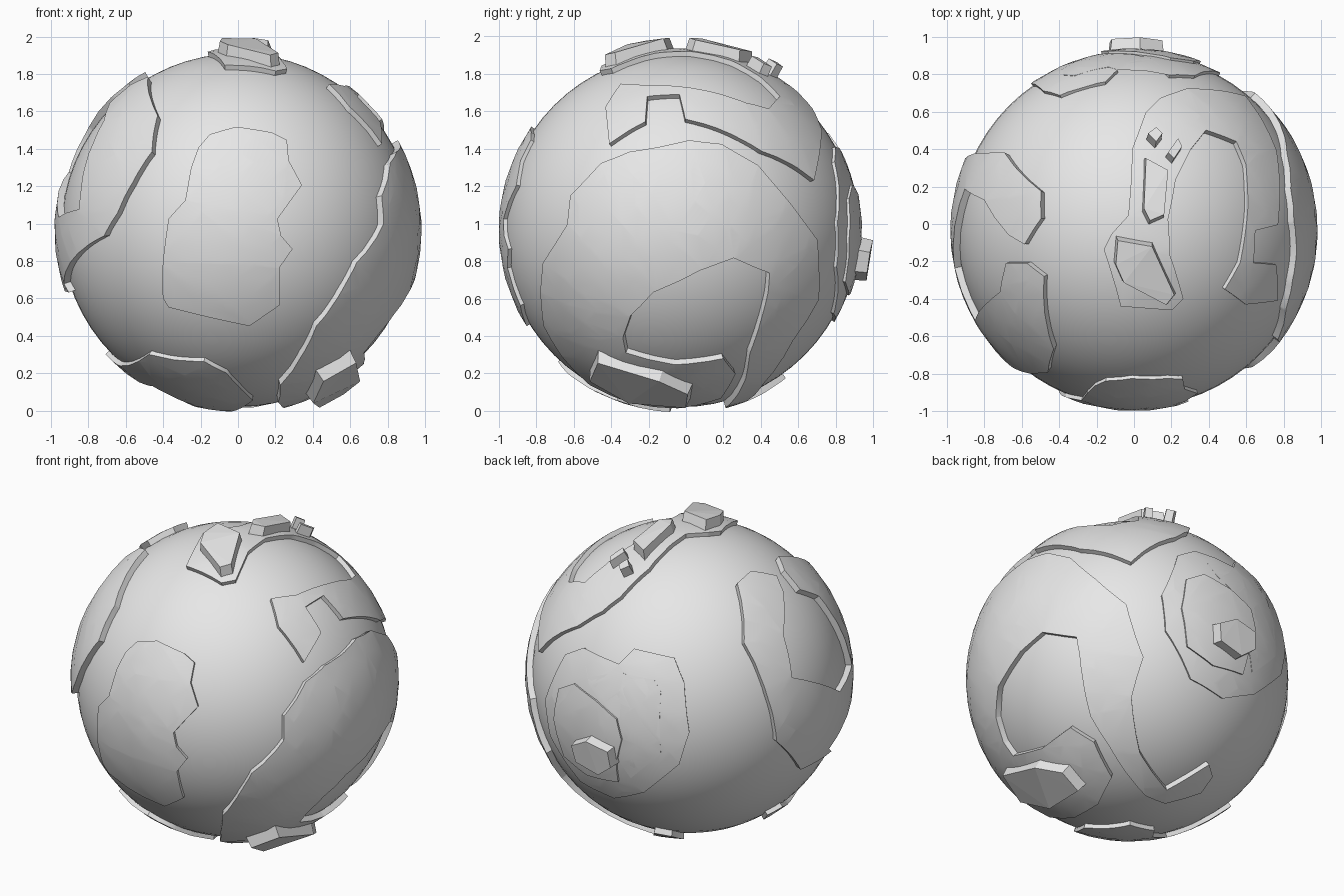
import bpy
import bmesh
import math
from mathutils import Vector

if "Cube" in bpy.data.objects:
    bpy.data.objects.remove(bpy.data.objects["Cube"])

CENTRE = Vector((0, -0.035, 0.965))
RADIUS = 0.945
GRID_STEP = 0.13

stone = bpy.data.materials.new("pale grey")
stone.use_nodes = True
stone.diffuse_color = (0.8, 0.8, 0.8, 1)
stone.node_tree.nodes["Principled BSDF"].inputs["Base Color"].default_value = (0.8, 0.8, 0.8, 1)


def facing(azimuth, elevation):
    """Right, up and toward axes for a direction the outlines are drawn from."""
    a, e = math.radians(azimuth), math.radians(elevation)
    toward = Vector((math.cos(a) * math.cos(e), math.sin(a) * math.cos(e), math.sin(e)))
    right = Vector((-math.sin(a), math.cos(a), 0))
    return right, toward.cross(right), toward


X, Y, Z = Vector((1, 0, 0)), Vector((0, 1, 0)), Vector((0, 0, 1))
FRONT = (X, Z, -Y)
BACK = (-X, Z, Y)
SIDE = (Y, Z, X)
TOP = (X, Y, Z)
UNDER = (X, Y, -Z)
BACK_LEFT = facing(125, 30)
BACK_RIGHT = facing(55, -30)


def on_sphere(axes, points):
    """Directions on the globe for points drawn in hundredths on a flat plane."""
    right, up, toward = axes
    directions = []
    for u, v in points:
        u, v = u / 100, v / 100
        depth = math.sqrt(max(0.0, 0.96 ** 2 - u * u - v * v))
        directions.append((right * u + up * v + toward * depth).normalized())
    return directions


def finish(obj, smooth=True):
    obj.data.materials.append(stone)
    bpy.ops.object.select_all(action="DESELECT")
    obj.select_set(True)
    bpy.context.view_layer.objects.active = obj
    if smooth:
        bpy.ops.object.shade_smooth_by_angle(angle=math.radians(32))


def raised_plate(name, height, *outline, flare=1.0, smooth=True):
    """Fill an outline on the globe, curve it to the given radius and wall its rim."""
    directions = [d for axes, points in outline for d in on_sphere(axes, points)]
    axis = sum(directions, Vector()).normalized()
    t1 = axis.orthogonal().normalized()
    t2 = axis.cross(t1)

    # Unroll the outline around its middle and fill it
    bm = bmesh.new()
    flat = []
    for d in directions:
        tangent = (d - axis * d.dot(axis)).normalized() * axis.angle(d)
        flat.append(bm.verts.new((tangent.dot(t1), tangent.dot(t2), 0)))
    bm.faces.new(flat)
    bmesh.ops.triangulate(bm, faces=bm.faces[:])

    # Cut a grid so the plate can follow the curve
    if smooth:
        for normal in (X, Y):
            for i in range(-14, 15):
                bmesh.ops.bisect_plane(bm, geom=bm.verts[:] + bm.edges[:] + bm.faces[:],
                                       plane_co=normal * (i * GRID_STEP), plane_no=normal)

    for vert in bm.verts:
        angle = vert.co.length
        tangent = t1 * vert.co.x + t2 * vert.co.y
        if angle > 0:
            tangent.normalize()
        vert.co = (axis * math.cos(angle) + tangent * math.sin(angle)) * height

    # Drop the rim into the globe
    rim = [e for e in bm.edges if e.is_boundary]
    new = bmesh.ops.extrude_edge_only(bm, edges=rim)["geom"]
    foot = axis * (RADIUS - 0.03)
    for vert in (g for g in new if isinstance(g, bmesh.types.BMVert)):
        vert.co = vert.co.normalized() * (RADIUS - 0.03)
        vert.co = foot + (vert.co - foot) * flare
    bmesh.ops.recalc_face_normals(bm, faces=bm.faces[:])
    bm.normal_update()
    if sum(f.normal.dot(f.calc_center_median()) * f.calc_area() for f in bm.faces) < 0:
        bmesh.ops.reverse_faces(bm, faces=bm.faces[:])

    mesh = bpy.data.meshes.new(name)
    bm.to_mesh(mesh)
    bm.free()
    obj = bpy.data.objects.new(name, mesh)
    obj.location = CENTRE
    bpy.context.collection.objects.link(obj)
    finish(obj, smooth)


# Globe
bpy.ops.mesh.primitive_uv_sphere_add(segments=64, ring_count=32, radius=RADIUS, location=CENTRE)
globe = bpy.context.object
globe.name = "globe"
finish(globe)

# Front landmass
raised_plate("front_land", 0.965, (FRONT, [
    (-21, 44), (-15, 51), (-1, 55), (18, 52), (26, 48), (27, 37), (34, 24), (21, 6),
    (23, -3), (29, -10), (22, -20), (22, -40), (6, -51), (-37, -41), (-40, -36),
    (-40, -17), (-37, 6), (-28, 16), (-25, 33)]))

# U-shaped landmass on the -x side
raised_plate(
    "right_land", 0.982,
    (BACK_LEFT, [(28, 47), (36, 55), (51, 53), (55, 43), (55, 17), (60, -8), (88, -13)]),
    (TOP, [(-83, -47), (-70, -32), (-67, -17), (-56, -17), (-47, -24)]),
    (FRONT, [(-42, 60), (-45, 41), (-55, 25), (-63, 9), (-70, -3), (-87, -16), (-91, -28)]),
    (BACK_LEFT, [(83, -46), (65, -59), (51, -45), (45, -18), (32, 11)]))

# Large hooked landmass on the +x side
raised_plate(
    "left_land", 0.982,
    (FRONT, [(21, -90), (22, -81), (33, -66), (41, -50), (54, -32), (62, -17), (76, 3)]),
    (SIDE, [(-57, 18), (-41, 35), (-26, 41), (5, 47), (22, 45), (41, 34), (58, 14), (72, -5)]),
    (BACK_RIGHT, [
        (0, 13), (-6, -11), (1, -43), (19, -64), (43, -48), (46, -55), (40, -65), (19, -72),
        (7, -68), (-17, -40), (-29, -23), (-37, 13), (-39, 23), (-58, 25), (-70, 13),
        (-81, -8), (-81, -26), (-76, -40), (-70, -48), (-55, -43), (-40, -30), (-26, -38),
        (-14, -58), (-20, -74)]))

# Hooked landmass over the top
raised_plate("top_land", 0.973, (TOP, [
    (-2, 20), (-1, 43), (6, 62), (14, 70), (28, 75), (59, 71), (75, 43), (76, 3), (64, 0),
    (63, -17), (75, -18), (76, -37), (59, -39), (48, -31), (56, -17), (60, 11), (59, 35),
    (54, 47), (38, 53), (30, 43), (22, 27), (18, 6), (19, -13), (26, -36), (20, -42),
    (-7, -40), (-16, -10), (-12, -2), (-3, 8)]))

# Curling landmass at the back, with a second tier
raised_plate("back_land", 0.962, (BACK_LEFT, [
    (-63, 10), (-74, 7), (-86, -18), (-83, -39), (-65, -66), (-45, -77), (-27, -75),
    (-6, -60), (0, -42), (-3, -13), (-9, 2), (-33, 8), (-42, -1), (-39, -7), (-21, -11),
    (-17, -18), (-17, -54), (-35, -67), (-42, -57), (-39, -45), (-42, -33), (-54, -21),
    (-60, -12)]))
raised_plate("back_plateau", 0.975, (BACK_LEFT, [
    (-68, -11), (-77, -13), (-80, -30), (-74, -51), (-60, -63), (-42, -68), (-43, -57),
    (-40, -45), (-43, -33), (-55, -22)]))

# Landmass underneath
raised_plate("bottom_land", 0.972, (UNDER, [
    (-52, -42), (-47, -52), (-18, -64), (-6, -59), (1, -48), (8, -33), (-4, -5), (-22, -4),
    (-30, -15), (-45, -20), (-57, 5), (-66, 14), (-70, 4), (-63, -12), (-57, -30)]))

# Faceted mountains standing on the land
MOUNTAINS = [
    ("top_front_mountain", 1.032, TOP,
     [(-8, -5), (9, -8), (20, -32), (16, -37), (-5, -26), (-9, -17)]),
    ("top_back_mountain", 1.032, TOP, [(6, 36), (17, 30), (15, 8), (8, 5), (5, 11)]),
    ("small_peak", 1.04, TOP, [(7, 48), (11, 51), (14, 48), (11, 44)]),
    ("small_peak_beside", 1.03, TOP, [(17, 39), (22, 46), (24, 42), (20, 36)]),
    ("bottom_mountain", 1.045, UNDER,
     [(58, -40), (60, -10), (52, 4), (40, 3), (37, -25), (42, -44)]),
    ("back_mountain", 1.035, BACK,
     [(11, -8), (-3, -5), (-14, -11), (-12, -21), (3, -25), (12, -18)]),
]
for name, height, axes, points in MOUNTAINS:
    raised_plate(name, height, (axes, points), flare=1.25, smooth=False)
